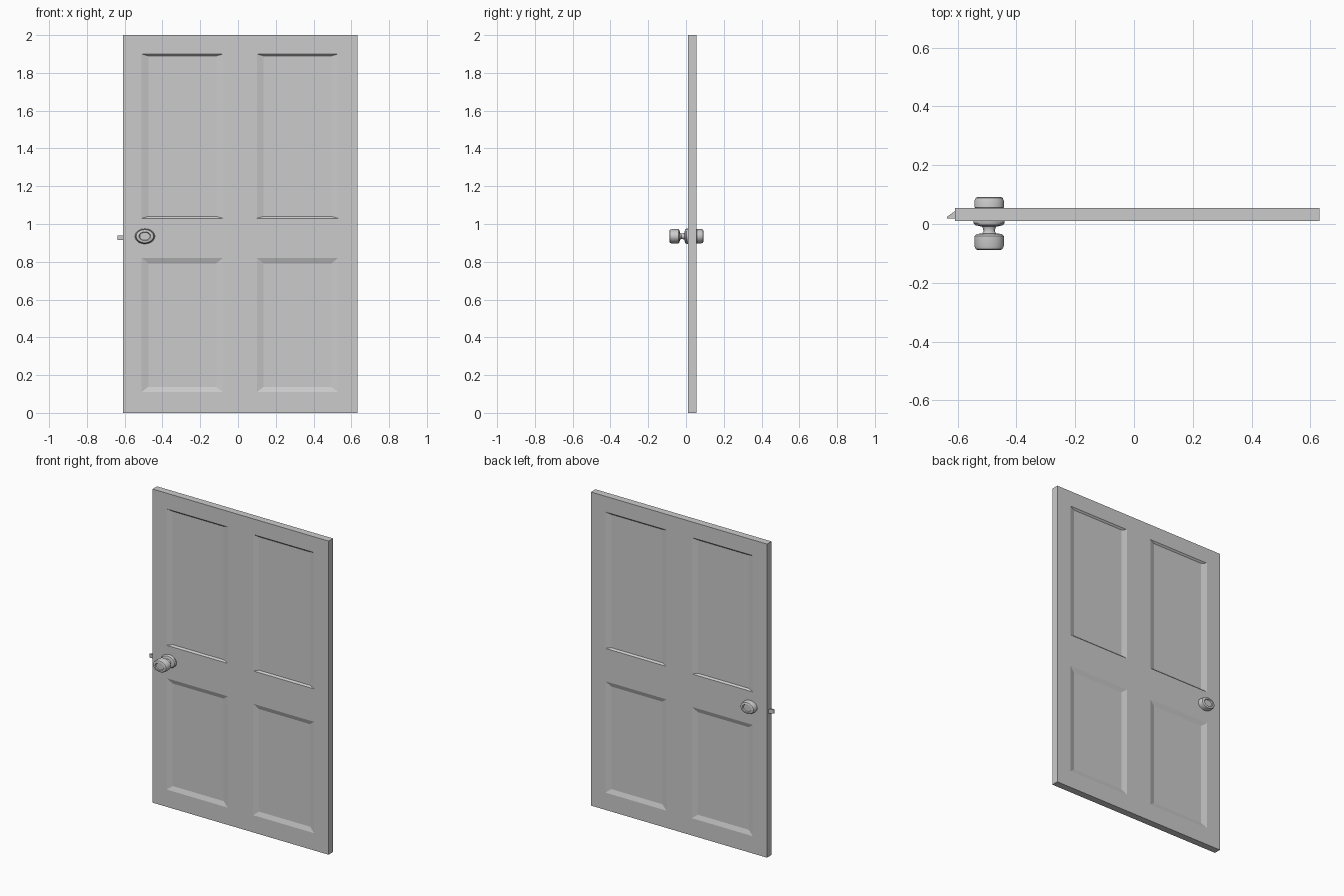
import bpy, bmesh, math
from mathutils import Vector

cube = bpy.data.objects.get("Cube")
if cube:
    bpy.data.objects.remove(cube, do_unlink=True)

grey = bpy.data.materials.new("plain grey")
grey.use_nodes = True
colour = (0.6, 0.6, 0.6, 1)
grey.diffuse_color = colour
grey.node_tree.nodes["Principled BSDF"].inputs["Base Color"].default_value = colour


def finish(name, bm, smooth=False):
    """Turn a bmesh into a named object in the door colour."""
    bmesh.ops.remove_doubles(bm, verts=bm.verts, dist=0.0001)
    bmesh.ops.recalc_face_normals(bm, faces=bm.faces)
    mesh = bpy.data.meshes.new(name)
    bm.to_mesh(mesh)
    bm.free()
    mesh.materials.append(grey)
    obj = bpy.data.objects.new(name, mesh)
    bpy.context.collection.objects.link(obj)
    if smooth:
        bpy.ops.object.select_all(action='DESELECT')
        obj.select_set(True)
        bpy.context.view_layer.objects.active = obj
        bpy.ops.object.shade_smooth_by_angle(angle=math.radians(35))
    return obj


FRONT, BACK = 0.01, 0.055
RECESS = 0.01
X_CUTS = [-0.61, -0.51, -0.08, 0.10, 0.53, 0.632]
Z_CUTS = [0, 0.11, 0.82, 1.03, 1.90, 2.0]


def rectangle(bm, x0, x1, z0, z1, y):
    return [bm.verts.new(p) for p in
            ((x0, y, z0), (x1, y, z0), (x1, y, z1), (x0, y, z1))]


def bridge(bm, ring_a, ring_b):
    n = len(ring_a)
    for i in range(n):
        j = (i + 1) % n
        bm.faces.new((ring_a[i], ring_a[j], ring_b[j], ring_b[i]))


# Door slab: a grid on each face, with four sloped recessed panels
bm = bmesh.new()
for y, inward in ((FRONT, 1), (BACK, -1)):
    for i in range(5):
        for k in range(5):
            x0, x1, z0, z1 = X_CUTS[i], X_CUTS[i + 1], Z_CUTS[k], Z_CUTS[k + 1]
            outer = rectangle(bm, x0, x1, z0, z1, y)
            if i % 2 and k % 2:
                side = 0.035
                end = 0.01 if k == 3 else 0.028
                inner = rectangle(bm, x0 + side, x1 - side, z0 + end, z1 - end,
                                  y + inward * RECESS)
                bridge(bm, outer, inner)
                bm.faces.new(inner)
            else:
                bm.faces.new(outer)
# Edges of the slab
bmesh.ops.remove_doubles(bm, verts=bm.verts, dist=0.0001)
rims = [e for e in bm.edges if e.is_boundary]
bmesh.ops.bridge_loops(bm, edges=rims)
finish("door_panel", bm)


def lathe(name, profile, segments=32):
    """Spin (radius, y) points about the knob axis, flattened in height."""
    bm = bmesh.new()
    rings = []
    for r, y in profile:
        rings.append([bm.verts.new((-0.493 + r * math.cos(a), y,
                                    0.935 + 0.76 * r * math.sin(a)))
                      for a in (math.tau * s / segments for s in range(segments))])
    for a, b in zip(rings, rings[1:]):
        bridge(bm, a, b)
    bm.faces.new(rings[0])
    bm.faces.new(rings[-1])
    return finish(name, bm, True)


# Knobs: rose, neck and head with a dished face
lathe("front_rose", [(0.053, 0.02), (0.053, 0.003), (0.047, -0.004), (0.03, -0.008)])
lathe("front_neck", [(0.03, 0), (0.022, -0.012), (0.019, -0.024), (0.025, -0.036)])


def knob_head(name, base, tip):
    d = 1 if tip > base else -1
    lathe(name, [(0.025, base - d * 0.002), (0.042, base), (0.05, base + d * 0.007),
                 (0.05, tip - d * 0.013), (0.046, tip - d * 0.003), (0.04, tip),
                 (0.031, tip), (0.027, tip - d * 0.006)])


knob_head("front_knob", -0.034, -0.088)
knob_head("back_knob", 0.05, 0.092)

# Latch bolt: a wedge on the door edge
bm = bmesh.new()
outline = [(-0.6, 0.018), (-0.637, 0.018), (-0.637, 0.024), (-0.612, 0.042), (-0.6, 0.042)]
base = bm.faces.new([bm.verts.new((x, y, 0.915)) for x, y in outline])
top = bmesh.ops.extrude_face_region(bm, geom=[base])["geom"]
bmesh.ops.translate(bm, vec=Vector((0, 0, 0.024)),
                    verts=[v for v in top if isinstance(v, bmesh.types.BMVert)])
finish("latch_bolt", bm)
